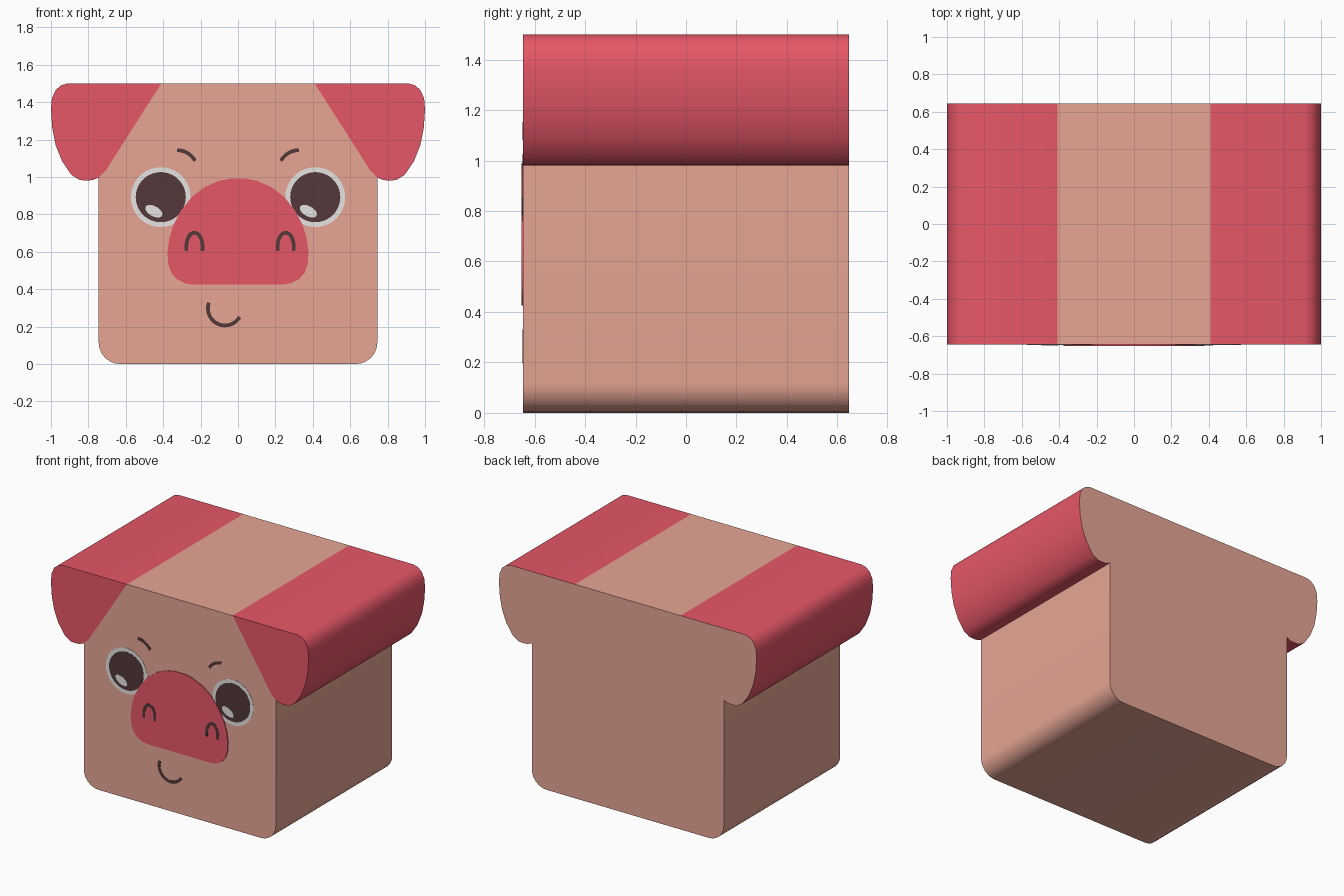
import bpy, bmesh, math

if "Cube" in bpy.data.objects:
    bpy.data.objects.remove(bpy.data.objects["Cube"])

DEPTH = 0.645  # half depth of the block


def material(name, rgb):
    lin = [(c / 255 / 12.92) if c < 11 else ((c / 255 + 0.055) / 1.055) ** 2.4 for c in rgb]
    m = bpy.data.materials.new(name)
    m.diffuse_color = (*lin, 1)
    m.use_nodes = True
    m.node_tree.nodes["Principled BSDF"].inputs["Base Color"].default_value = m.diffuse_color
    return m


SKIN = material("skin pink", (255, 184, 165))
RED = material("ear red", (255, 97, 115))
DARK = material("dark brown", (84, 56, 58))
WHITE = material("eye white", (255, 252, 250))


def finish(bm, name, mats):
    bmesh.ops.recalc_face_normals(bm, faces=bm.faces)
    me = bpy.data.meshes.new(name)
    bm.to_mesh(me)
    bm.free()
    for m in mats:
        me.materials.append(m)
    me.shade_smooth()
    me.set_sharp_from_angle(angle=math.radians(38))
    ob = bpy.data.objects.new(name, me)
    bpy.context.collection.objects.link(ob)
    return ob


def mirror(pts):
    return [(-x, z) for x, z in reversed(pts)]


# Head block: one silhouette extruded along y, ears cut into the front face
corner = [(0.63 + 0.115 * math.sin(math.radians(a)), 0.115 - 0.115 * math.cos(math.radians(a)))
          for a in range(0, 91, 15)]
ear = [(0.745, 0.997), (0.775, 0.984), (0.80, 0.981), (0.845, 0.983), (0.89, 1.01),
       (0.94, 1.083), (0.975, 1.17), (0.993, 1.26), (1.0, 1.36), (0.995, 1.42),
       (0.975, 1.465), (0.945, 1.49), (0.91, 1.5), (0.41, 1.5)]
ear_line = [(0.675, 1.085), (0.705, 1.037)]  # front edge of the ear, top to bottom

bm = bmesh.new()
half = corner + ear
outline = half + mirror(half)
front = {p: bm.verts.new((p[0], -DEPTH, p[1])) for p in outline + ear_line + mirror(ear_line)}
back = [bm.verts.new((x, DEPTH, z)) for x, z in outline]

bm.faces.new(back)
for i, p in enumerate(outline):
    j = (i + 1) % len(outline)
    f = bm.faces.new([front[p], front[outline[j]], back[j], back[i]])
    c = f.calc_center_median()
    f.material_index = int(c.z > 0.97 and abs(c.x) > 0.405)
right_face = corner + [ear[0]] + ear_line[::-1] + [ear[-1]]
bm.faces.new([front[p] for p in right_face + mirror(right_face)])
for loop in (ear + ear_line, mirror(ear + ear_line)):
    bm.faces.new([front[p] for p in loop]).material_index = 1
finish(bm, "head", [SKIN, RED])


# Thin plates on the front face
def plate(name, pts, height, mat):
    bm = bmesh.new()
    a = [bm.verts.new((x, -DEPTH - height, z)) for x, z in pts]
    b = [bm.verts.new((x, -DEPTH, z)) for x, z in pts]
    bm.faces.new(a)
    bm.faces.new(b[::-1])
    for i in range(len(pts)):
        j = (i + 1) % len(pts)
        bm.faces.new([a[i], b[i], b[j], a[j]])
    return finish(bm, name, [mat])


def ellipse(cx, cz, rx, rz, tilt=0.0, n=40):
    c, s = math.cos(tilt), math.sin(tilt)
    out = []
    for i in range(n):
        t = 2 * math.pi * i / n
        u, v = rx * math.cos(t), rz * math.sin(t)
        out.append((cx + u * c - v * s, cz + u * s + v * c))
    return out


def arc(cx, cz, rx, rz, a0, a1, n=16):
    return [(cx + rx * math.cos(math.radians(a0 + (a1 - a0) * i / n)),
             cz + rz * math.sin(math.radians(a0 + (a1 - a0) * i / n))) for i in range(n + 1)]


def stroke(path, width):
    left, right = [], []
    for i, (x, z) in enumerate(path):
        x0, z0 = path[max(i - 1, 0)]
        x1, z1 = path[min(i + 1, len(path) - 1)]
        d = math.hypot(x1 - x0, z1 - z0)
        nx, nz = -(z1 - z0) / d * width / 2, (x1 - x0) / d * width / 2
        left.append((x + nx, z + nz))
        right.append((x - nx, z - nz))
    return left + right[::-1]


# Eyes, brows and nostrils
brow = arc(0.325, 1.035, 0.108, 0.108, 152, 90)
for side, sx in (("left", -1), ("right", 1)):
    ex = sx * 0.413
    plate(side + "_eye_white", ellipse(ex, 0.892, 0.16, 0.16), 0.0015, WHITE)
    plate(side + "_pupil", ellipse(ex, 0.892, 0.134, 0.134), 0.003, DARK)
    plate(side + "_eye_glint", ellipse(ex - 0.037, 0.817, 0.05, 0.027, -0.5), 0.0045, WHITE)
    plate(side + "_brow", stroke(brow if sx > 0 else mirror(brow), 0.02), 0.002, DARK)
    nx = -0.233 if sx < 0 else 0.255
    nostril = [(nx + 0.043, 0.603)] + arc(nx, 0.63, 0.043, 0.072, 0, 180) + [(nx - 0.043, 0.603)]
    plate(side + "_nostril", stroke(nostril, 0.02), 0.0075, DARK)

# Snout
snout = [(0.24, 0.425), (0.285, 0.432), (0.325, 0.452), (0.355, 0.485), (0.373, 0.535),
         (0.377, 0.60), (0.368, 0.67), (0.345, 0.745), (0.305, 0.82), (0.25, 0.89),
         (0.18, 0.945), (0.10, 0.98), (0.04, 0.991)]
plate("snout", snout + mirror(snout), 0.006, RED)

# Mouth
plate("mouth", stroke(arc(-0.07, 0.297, 0.091, 0.091, 160, 330), 0.02), 0.002, DARK)
